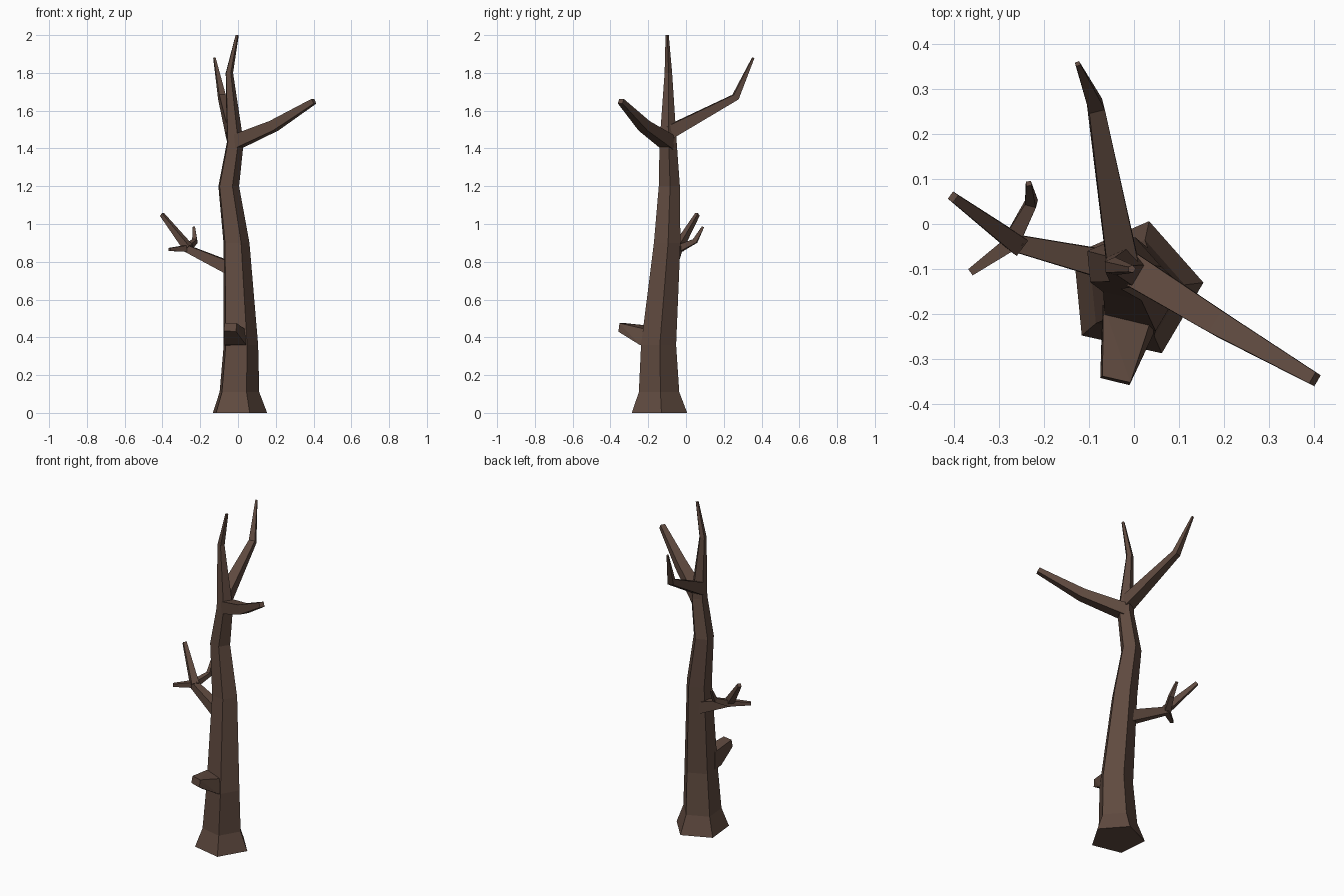
import bpy, bmesh, math
from mathutils import Vector

if "Cube" in bpy.data.objects:
    bpy.data.objects.remove(bpy.data.objects["Cube"])

bark = bpy.data.materials.new("dark brown bark")
bark.diffuse_color = (0.115, 0.068, 0.05, 1)
bark.use_nodes = True
bark.node_tree.nodes["Principled BSDF"].inputs["Base Color"].default_value = bark.diffuse_color


def finish(name, bm):
    bmesh.ops.recalc_face_normals(bm, faces=bm.faces)
    me = bpy.data.meshes.new(name)
    bm.to_mesh(me)
    bm.free()
    me.materials.append(bark)
    ob = bpy.data.objects.new(name, me)
    bpy.context.collection.objects.link(ob)
    return ob


def limb(name, path, sides=4, turn=45, level=False):
    """Tapered tube through (x, y, z, radius) points; level keeps rings flat."""
    bm = bmesh.new()
    pts = [Vector(p[:3]) for p in path]
    rings = []
    for i, p in enumerate(pts):
        if level:
            u, v = Vector((1, 0, 0)), Vector((0, 1, 0))
        else:
            before = (p - pts[i - 1]).normalized() if i else Vector()
            after = (pts[i + 1] - p).normalized() if i + 1 < len(pts) else Vector()
            d = (before + after).normalized()
            u = d.cross(Vector((0, 0, 1))).normalized()
            v = u.cross(d)
        ring = []
        for k in range(sides):
            a = math.radians(turn) + k * math.tau / sides
            ring.append(bm.verts.new(p + path[i][3] * (math.cos(a) * u + math.sin(a) * v)))
        rings.append(ring)
    for a, b in zip(rings, rings[1:]):
        for k in range(sides):
            n = (k + 1) % sides
            bm.faces.new((a[k], a[n], b[n], b[k]))
    bm.faces.new(rings[0])
    bm.faces.new(rings[-1])
    return finish(name, bm)


# Five-sided trunk with flared foot and bent, pointed top
limb("trunk", [
    (0, -0.145, 0, 0.155), (0, -0.146, 0.11, 0.113), (0.009, -0.148, 0.36, 0.098),
    (-0.013, -0.102, 0.9, 0.074), (-0.053, -0.09, 1.2, 0.059),
    (-0.018, -0.096, 1.43, 0.048), (-0.047, -0.094, 1.8, 0.021),
    (-0.005, -0.1, 2.0, 0.009)], sides=5, turn=5.5, level=True)

# Two large upper branches
limb("upper_right_branch", [
    (-0.02, -0.092, 1.43, 0.052), (0.19, -0.222, 1.52, 0.039), (0.402, -0.345, 1.65, 0.02)])
limb("upper_back_branch", [
    (-0.025, -0.09, 1.485, 0.05), (-0.085, 0.262, 1.672, 0.025), (-0.125, 0.356, 1.88, 0.007)])

# Middle branch on the left with three twigs
limb("left_branch", [(-0.04, -0.095, 0.765, 0.048), (-0.275, -0.04, 0.872, 0.026)])
limb("left_twig_high", [(-0.26, -0.045, 0.87, 0.03), (-0.402, 0.06, 1.05, 0.014)])
limb("left_twig_front", [(-0.255, -0.03, 0.872, 0.026), (-0.363, -0.107, 0.865, 0.012)])
limb("left_twig_back", [
    (-0.27, -0.035, 0.87, 0.026), (-0.228, 0.048, 0.91, 0.018), (-0.234, 0.09, 0.985, 0.008)])

# Broken stub low on the front
bm = bmesh.new()
for x, y, z in [(-0.07, -0.18, 0.355), (0.045, -0.18, 0.355), (-0.07, -0.24, 0.36),
                (0.043, -0.245, 0.36), (-0.068, -0.18, 0.46), (0.042, -0.2, 0.44),
                (-0.075, -0.342, 0.435), (-0.01, -0.358, 0.43),
                (-0.07, -0.338, 0.477), (-0.008, -0.352, 0.475)]:
    bm.verts.new((x, y, z))
bmesh.ops.convex_hull(bm, input=bm.verts)
finish("front_stub", bm)
